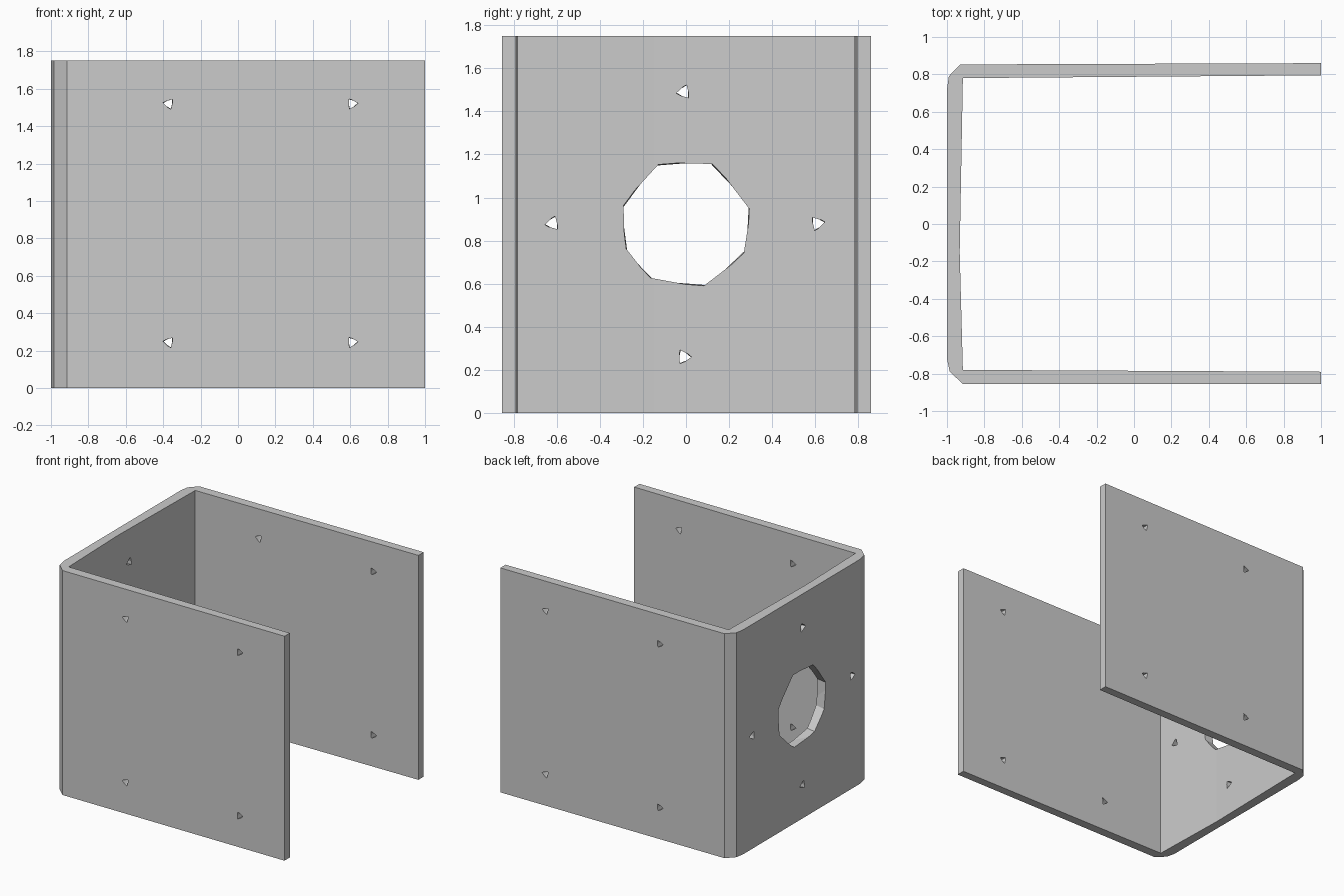
import bpy, bmesh
from math import sin, cos, radians
from mathutils import Vector

cube = bpy.data.objects.get("Cube")
if cube:
    bpy.data.objects.remove(cube, do_unlink=True)

HEIGHT = 1.75
MID = 0.88

grey = bpy.data.materials.new("plain grey")
grey.use_nodes = True
grey.diffuse_color = (0.6, 0.6, 0.6, 1)
grey.node_tree.nodes["Principled BSDF"].inputs["Base Color"].default_value = grey.diffuse_color


def make_object(name, bm):
    bmesh.ops.recalc_face_normals(bm, faces=bm.faces)
    mesh = bpy.data.meshes.new(name)
    bm.to_mesh(mesh)
    bm.free()
    mesh.materials.append(grey)
    obj = bpy.data.objects.new(name, mesh)
    bpy.context.collection.objects.link(obj)
    return obj


def add_hole(bm, centre, axis, radius, angles, depth, twist):
    """Add a slightly twisted prism along the x or y axis."""
    side = Vector((0, 1, 0)) if axis.x else Vector((1, 0, 0))
    up = Vector((0, 0, 1))
    rings = []
    for end, turn in ((-1, 0), (1, twist)):
        ring = []
        for angle in angles:
            a = radians(angle + turn)
            offset = (side * cos(a) + up * sin(a)) * radius
            ring.append(bm.verts.new(centre + axis * depth * end + offset))
        rings.append(ring)
    first, last = rings
    faces = [bm.faces.new(first), bm.faces.new(last)]
    for i in range(len(angles)):
        j = (i + 1) % len(angles)
        faces.append(bm.faces.new((first[i], first[j], last[j], last[i])))
    bmesh.ops.triangulate(bm, faces=faces)


# U-shaped bracket with chamfered outer corners
profile = [(1, -0.855), (-0.915, -0.855), (-0.985, -0.79), (-1, -0.72),
           (-1, 0.72), (-0.99, 0.79), (-0.93, 0.853), (1, 0.86),
           (1, 0.795), (-0.915, 0.78), (-0.932, -0.15), (-0.915, -0.78),
           (1, -0.79)]
bm = bmesh.new()
base = bm.faces.new([bm.verts.new((x, y, 0)) for x, y in profile])
top = bmesh.ops.extrude_face_region(bm, geom=[base])["geom"]
bmesh.ops.translate(bm, vec=(0, 0, HEIGHT),
                    verts=[v for v in top if isinstance(v, bmesh.types.BMVert)])
bracket = make_object("bracket", bm)

# Hole cutters
bm = bmesh.new()
X, Y = Vector((1, 0, 0)), Vector((0, 1, 0))
octagon = (17, 70, 119, 168, 207, 241, 290, 337)
triangle = (0, 120, 240)

# Large shaft opening and four small holes in the end wall
add_hole(bm, Vector((-0.96, 0, MID)), X, 0.302, octagon, 0.1, -6)
for y, z, start in ((-0.62, MID, 180), (0.61, MID, 0), (-0.01, 1.49, 180), (-0.01, 0.26, 110)):
    add_hole(bm, Vector((-0.96, y, z)), X, 0.036, [a + start for a in triangle], 0.1, 14)

# Four small holes in each side wall
for wall_y in (-0.823, 0.825):
    for x, start in ((-0.37, 165), (0.61, 0)):
        for z in (0.245, 1.52):
            add_hole(bm, Vector((x, wall_y, z)), Y, 0.031,
                     [a + start for a in triangle], 0.1, 14)
cutters = make_object("hole_cutters", bm)
cutters.hide_render = True

# Cut the holes
cut = bracket.modifiers.new("holes", 'BOOLEAN')
cut.operation = 'DIFFERENCE'
cut.solver = 'EXACT'
cut.object = cutters
bpy.context.view_layer.objects.active = bracket
bracket.select_set(True)
bpy.ops.object.modifier_apply(modifier=cut.name)
bpy.data.objects.remove(cutters, do_unlink=True)
